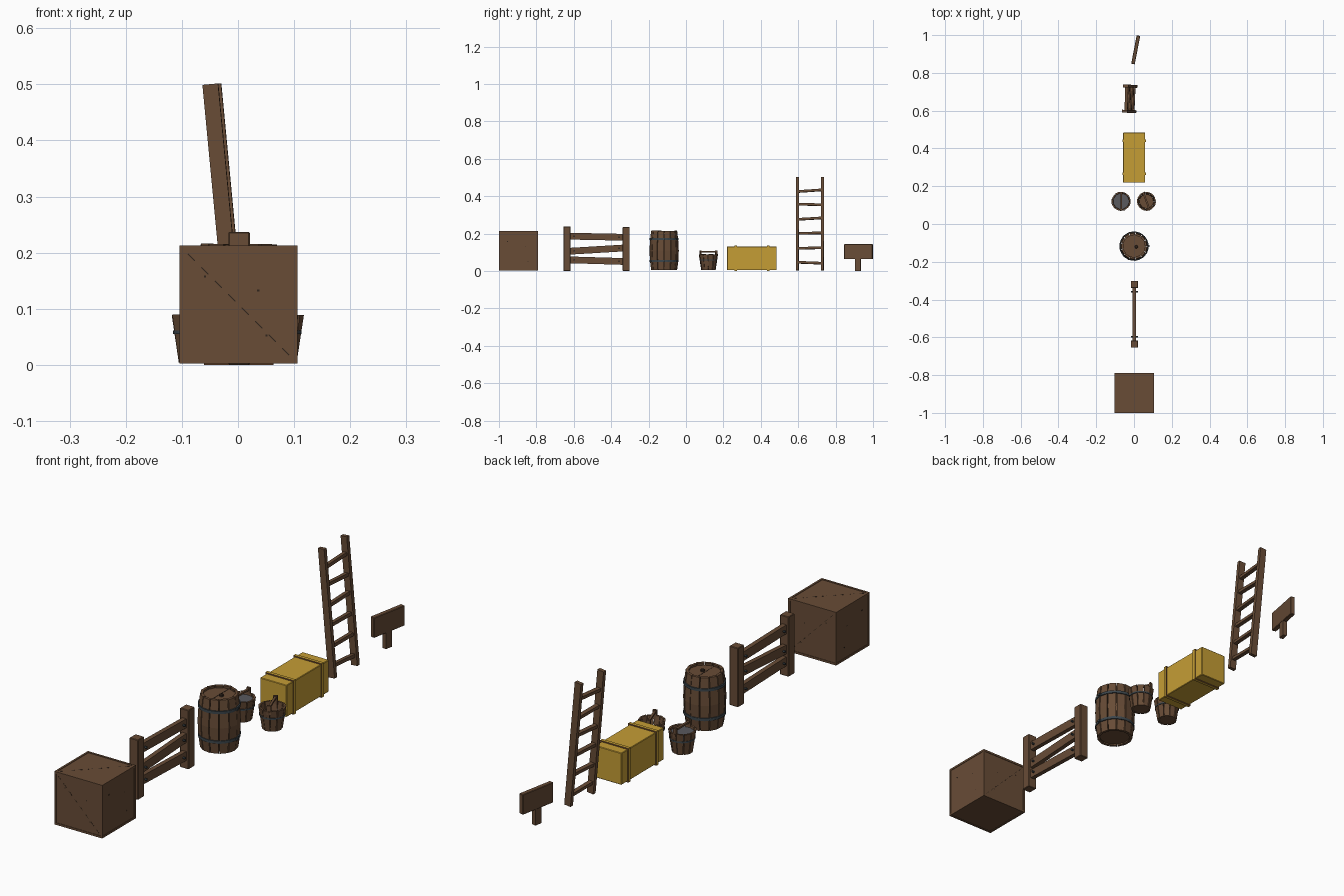
import bpy, bmesh, math, random
from mathutils import Matrix, Vector

if "Cube" in bpy.data.objects:
    bpy.data.objects.remove(bpy.data.objects["Cube"])

random.seed(4)


def material(name, rgb):
    m = bpy.data.materials.new(name)
    m.diffuse_color = (*rgb, 1)
    m.use_nodes = True
    m.node_tree.nodes["Principled BSDF"].inputs["Base Color"].default_value = m.diffuse_color
    return m


WOOD = material("brown wood", (0.138, 0.072, 0.037))
DARK = material("dark seam", (0.03, 0.018, 0.012))
IRON = material("dark iron", (0.045, 0.06, 0.07))
WATER = material("grey water", (0.1, 0.1, 0.11))
STRAW = material("yellow straw", (0.56, 0.34, 0.036))
TWINE = material("strap brown", (0.16, 0.07, 0.03))


def finish(name, bm, *mats):
    bmesh.ops.recalc_face_normals(bm, faces=bm.faces)
    me = bpy.data.meshes.new(name)
    bm.to_mesh(me)
    bm.free()
    for m in mats:
        me.materials.append(m)
    ob = bpy.data.objects.new(name, me)
    bpy.context.collection.objects.link(ob)
    return ob


def box(name, c, s, mat, rot=None, bevel=0.0):
    """Box with centre c, size s and optional rotation matrix."""
    bm = bmesh.new()
    bmesh.ops.create_cube(bm, size=1)
    bmesh.ops.scale(bm, vec=s, verts=bm.verts)
    if bevel:
        bmesh.ops.bevel(bm, geom=bm.edges[:], offset=bevel, segments=1, affect='EDGES')
    m = Matrix.Translation(c) @ (rot or Matrix()).to_4x4()
    bmesh.ops.transform(bm, matrix=m, verts=bm.verts)
    return finish(name, bm, mat)


def disc(name, c, r1, r2, h, n, mat, rot=None):
    bm = bmesh.new()
    bmesh.ops.create_cone(bm, cap_ends=True, segments=n, radius1=r1, radius2=r2, depth=h)
    m = Matrix.Translation(c) @ (rot or Matrix()).to_4x4()
    bmesh.ops.transform(bm, matrix=m, verts=bm.verts)
    return finish(name, bm, mat)


def staves(name, c, profile, n, gap, thick):
    """Ring of separate curved boards following a (radius, z) profile."""
    bm = bmesh.new()
    for i in range(n):
        a0, a1 = ((i + s) * math.tau / n + s2 * gap for s, s2 in ((0, 1), (1, -1)))
        dr, dz = random.uniform(-0.001, 0.001), random.uniform(-0.002, 0.0)
        rings = []
        for k, (r, z) in enumerate(profile):
            zz = z + (dz if k == len(profile) - 1 else 0)
            rings.append([bm.verts.new((c[0] + (r + dr - t) * math.cos(a),
                                        c[1] + (r + dr - t) * math.sin(a), zz))
                          for a, t in ((a0, 0), (a1, 0), (a1, thick), (a0, thick))])
        for p, q in zip(rings, rings[1:]):
            for j in range(4):
                bm.faces.new((p[j], p[(j + 1) % 4], q[(j + 1) % 4], q[j]))
        bm.faces.new(rings[0])
        bm.faces.new(rings[-1])
    return finish(name, bm, WOOD)


def hoop(name, c, r, z, h, n):
    """Thin open iron ring."""
    bm = bmesh.new()
    prof = ((r, z - h / 2), (r, z + h / 2), (r - 0.006, z + h / 2), (r - 0.006, z - h / 2))
    rings = [[bm.verts.new((c[0] + a * math.cos(t), c[1] + a * math.sin(t), b)) for a, b in prof]
             for t in (i * math.tau / n for i in range(n))]
    for i in range(n):
        p, q = rings[i], rings[(i + 1) % n]
        for j in range(4):
            bm.faces.new((p[j], p[(j + 1) % 4], q[(j + 1) % 4], q[j]))
    return finish(name, bm, IRON)


# Crate: panel core, raised edge frame, diagonal seams and nail heads
cc, H = Vector((0.001, -0.895, 0.1075)), 0.105
box("crate_panels", cc, (0.206, 0.206, 0.206), WOOD)
for ax in range(3):
    for s in (-1, 1):
        for t in (-1, 1):
            off, size = Vector((s, t, 0)) * (H - 0.004), Vector((0.008, 0.008, 2 * H))
            off = Vector([off[(i - ax) % 3] for i in range(3)])
            size = Vector([size[(i - ax) % 3] for i in range(3)])
            box("crate_frame", cc + off, size, WOOD)
for i in range(8):
    f = (i - 3.5) * 0.024
    box("crate_top_seam", cc + Vector((f, f, 0.103)), (0.018, 0.0015, 0.001), DARK,
        Matrix.Rotation(math.pi / 4, 4, 'Z'))
    for s in (-1, 1):
        box("crate_side_seam", cc + Vector((f, s * 0.103, -f)), (0.018, 0.001, 0.0015), DARK,
            Matrix.Rotation(math.pi / 4, 4, 'Y'))
for s in (-1, 1):
    for u, v in ((-0.06, 0.05), (0.035, 0.025), (0.05, -0.055)):
        box("crate_nail", cc + Vector((s * 0.103, u, v)), (0.001, 0.004, 0.004), DARK)
        box("crate_nail", cc + Vector((u, s * 0.103, v)), (0.004, 0.001, 0.004), DARK)

# Fence: two posts, three crooked rails, nails at the rail ends
for y, h in ((-0.636, 0.237), (-0.320, 0.234)):
    box("fence_post", (0.002, y, h / 2), (0.038, 0.038, h), WOOD, bevel=0.002)
for z, tilt, h in ((0.055, -0.03, 0.036), (0.114, 0.06, 0.036), (0.183, -0.02, 0.036)):
    box("fence_rail", (0.002, -0.478, z), (0.018, 0.33, h), WOOD, Matrix.Rotation(tilt, 4, 'X'))
    for y in (-0.598, -0.358):
        disc("fence_nail", (0.002, y, z + tilt * (y + 0.478)), 0.004, 0.004, 0.038, 6, IRON,
             Matrix.Rotation(math.pi / 2, 4, 'Y'))

# Barrel: bulged staves, recessed lid, bottom, iron hoops with rivets
bc = (0, -0.117)
prof = [(0.069, 0.004), (0.075, 0.05), (0.078, 0.108), (0.075, 0.166), (0.069, 0.216)]
staves("barrel_staves", bc, prof, 13, 0.022, 0.011)
disc("barrel_lining", (*bc, 0.108), 0.062, 0.062, 0.196, 24, WOOD)
box("barrel_lid_seam", (*bc, 0.2062), (0.002, 0.116, 0.001), DARK)
disc("barrel_bung", (bc[0] + 0.012, bc[1] - 0.004, 0.209), 0.009, 0.007, 0.008, 8, DARK)
for z in (0.053, 0.170):
    hoop("barrel_hoop", bc, 0.0775, z, 0.011, 26)
    box("barrel_hoop_rivet", (0.078, bc[1], z), (0.01, 0.012, 0.008), IRON)

# Buckets: tapered staves, floor, handle with two ears; one holds water
for name, x, ang in (("left_bucket", -0.068, 0.0), ("right_bucket", 0.066, 0.35)):
    c = (x, 0.12)
    staves(name + "_staves", c, [(0.038, 0.004), (0.051, 0.09)], 11, 0.03, 0.008)
    disc(name + "_floor", (*c, 0.012), 0.034, 0.035, 0.012, 16, WOOD)
    disc(name + "_lining", (*c, 0.032), 0.033, 0.0385, 0.04, 16, WOOD)
    if ang == 0:
        disc(name + "_water", (*c, 0.065), 0.038, 0.0445, 0.03, 16, WATER)
    hoop(name + "_hoop", c, 0.0475, 0.058, 0.006, 22)
    R = Matrix.Rotation(ang, 4, 'Z')
    for s in (-1, 1):
        p = R @ Vector((0, s * 0.045, 0))
        box(name + "_ear", (c[0] + p.x, c[1] + p.y, 0.092), (0.015, 0.008, 0.036), WOOD, R)
    box(name + "_handle", (*c, 0.103), (0.009, 0.094, 0.007), WOOD, R)

# Hay bale: straw block with two raised straps, brown on their side edges
box("hay_bale", (0.001, 0.352, 0.067), (0.116, 0.266, 0.126), STRAW, bevel=0.002)
for y in (0.265, 0.440):
    ob = box("bale_strap", (0.001, y, 0.0675), (0.124, 0.013, 0.135), STRAW)
    ob.data.materials.append(TWINE)
    for f in ob.data.polygons:
        f.material_index = int(abs(f.normal.y) > 0.5)

# Ladder: leaning back towards -x, slightly turned, six uneven rungs
lean = Matrix.Rotation(-0.04, 4, 'Z') @ Matrix.Rotation(-0.095, 4, 'Y')
base = Vector((0.001, 0.662, 0.001))
for s in (-1, 1):
    box("ladder_rail", base + lean @ Vector((0, s * 0.067, 0.2515)), (0.028, 0.015, 0.5), WOOD, lean)
for z, t in ((0.043, -0.04), (0.122, 0.03), (0.202, 0.02), (0.28, 0.06), (0.356, -0.03), (0.43, 0.07)):
    box("ladder_rung", base + lean @ Vector((0, 0, z)), (0.016, 0.13, 0.013), WOOD,
        lean @ Matrix.Rotation(t, 4, 'X'))

# Signpost: blank board on a short post
turn = Matrix.Rotation(-0.19, 4, 'Z')
box("sign_board", (0.009, 0.922, 0.103), (0.019, 0.153, 0.08), WOOD, turn, bevel=0.002)
box("sign_post", (0.009, 0.920, 0.04), (0.017, 0.03, 0.08), WOOD, turn)
